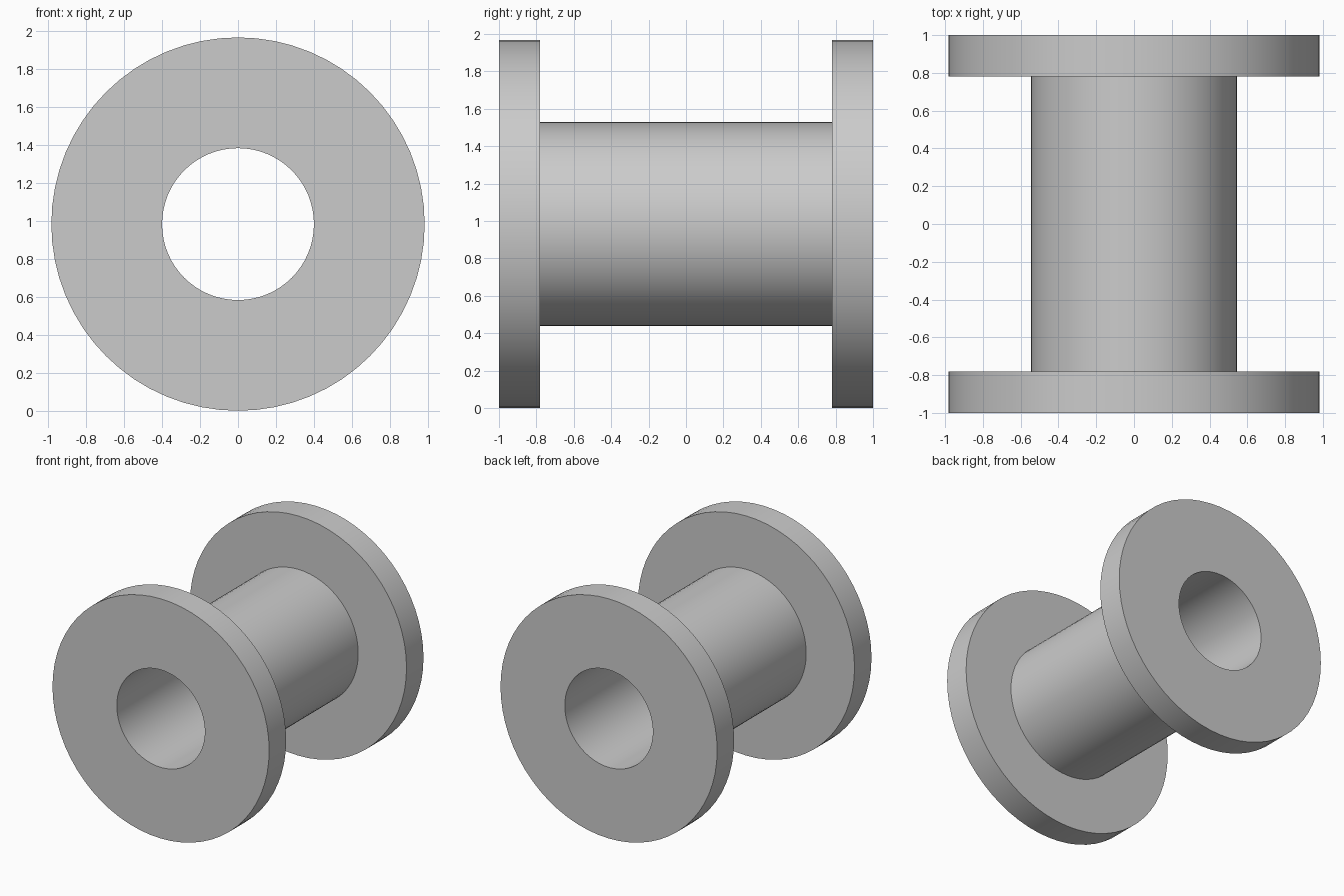
import bpy
import bmesh
import math
from mathutils import Matrix, Vector

cube = bpy.data.objects.get("Cube")
if cube:
    bpy.data.objects.remove(cube, do_unlink=True)

SEGMENTS = 64
FLANGE_R, TUBE_R, BORE_R = 0.983, 0.545, 0.4
HALF_LENGTH, FLANGE_INNER = 1.0, 0.78

# Plain grey metal
grey = bpy.data.materials.new("plain grey")
grey.use_nodes = True
colour = (0.6, 0.6, 0.6, 1)
grey.diffuse_color = colour
grey.node_tree.nodes["Principled BSDF"].inputs["Base Color"].default_value = colour

# Half of the wall's cross-section as (radius, y), mirrored for the other end
half = [(BORE_R, HALF_LENGTH), (FLANGE_R, HALF_LENGTH),
        (FLANGE_R, FLANGE_INNER), (TUBE_R, FLANGE_INNER)]
profile = half + [(r, -y) for r, y in reversed(half)]

# Flanged tube: the closed section turned about the y axis
bm = bmesh.new()
rings = []
for i in range(SEGMENTS):
    turn = Matrix.Rotation(math.tau * i / SEGMENTS, 3, "Y")
    rings.append([bm.verts.new(turn @ Vector((r, y, 0))) for r, y in profile])
for i, ring in enumerate(rings):
    following = rings[(i + 1) % SEGMENTS]
    for j in range(len(profile)):
        k = (j + 1) % len(profile)
        bm.faces.new((ring[j], ring[k], following[k], following[j]))
bmesh.ops.recalc_face_normals(bm, faces=bm.faces)

mesh = bpy.data.meshes.new("flanged_tube")
bm.to_mesh(mesh)
bm.free()
mesh.materials.append(grey)
spool = bpy.data.objects.new("flanged_tube", mesh)
spool.location.z = FLANGE_R
bpy.context.collection.objects.link(spool)

# Smooth round walls, crisp rims
bpy.ops.object.select_all(action="DESELECT")
spool.select_set(True)
bpy.context.view_layer.objects.active = spool
bpy.ops.object.shade_smooth_by_angle(angle=math.radians(30))
